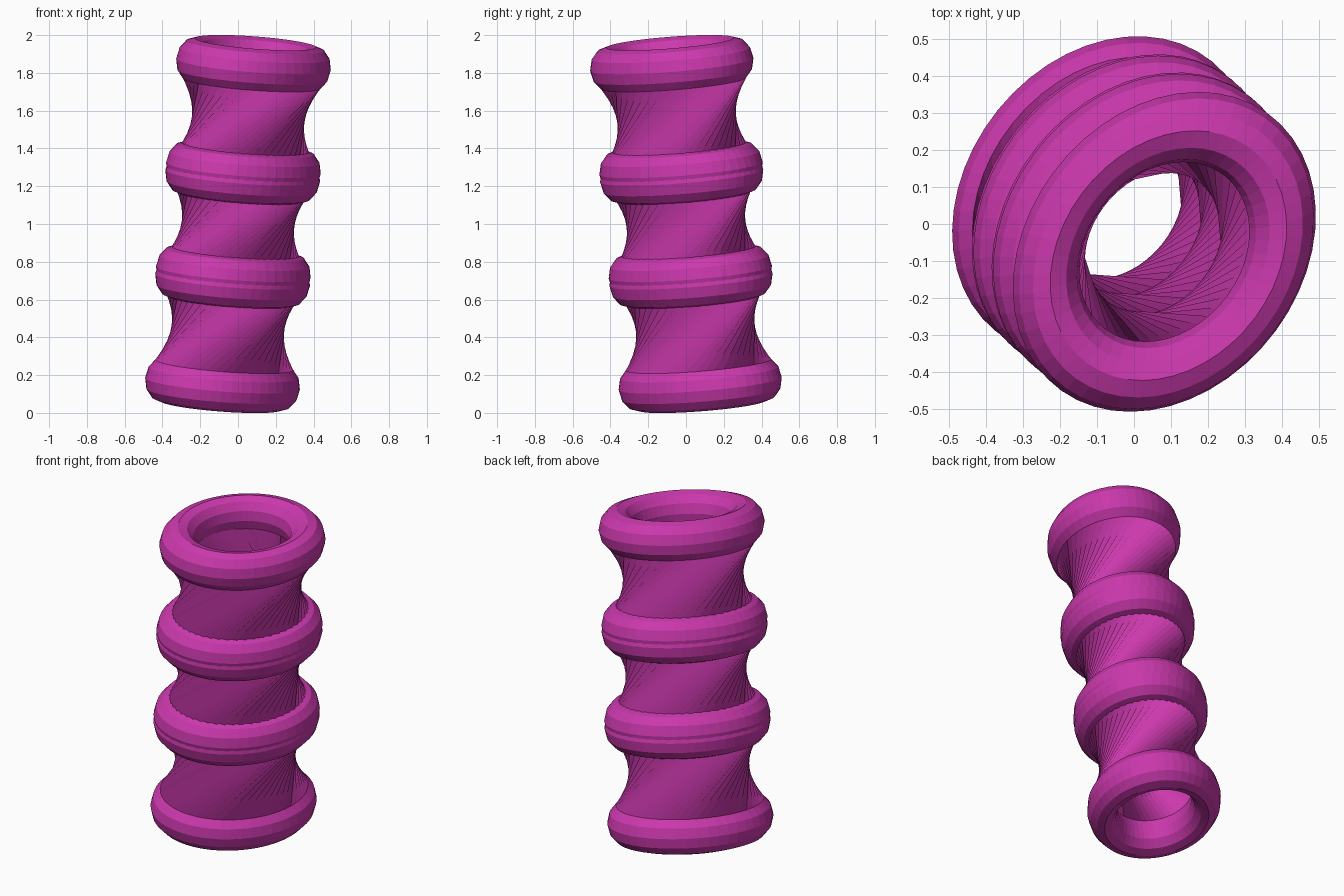
import bpy, bmesh, math
from mathutils import Matrix, Vector

if "Cube" in bpy.data.objects:
    bpy.data.objects.remove(bpy.data.objects["Cube"])

SEGMENTS = 48
TWIST = math.radians(78)       # turn between lower and upper lip
LIP_R, LIP_W, LIP_H, LIP_Z = 0.32, 0.09, 0.115, 0.295
SPACING = 0.55

mat = bpy.data.materials.new("magenta")
mat.diffuse_color = (0.6, 0.04, 0.42, 1)
mat.use_nodes = True
mat.node_tree.nodes["Principled BSDF"].inputs["Base Color"].default_value = mat.diffuse_color

# Closed wall section: upper lip arc, then lower lip arc, as (radius, z, turn)
arc = [math.radians(a) for a in range(-60, 211, 30)]
upper = [(LIP_R + LIP_W * math.cos(a), LIP_Z + LIP_H * math.sin(a), TWIST / 2) for a in arc]
lower = [(r, -z, -t) for r, z, t in reversed(upper)]
section = upper + lower

# Oval stretch along a diagonal, then lean of the axis with tilted rings
turn = Matrix.Rotation(math.radians(51.7), 4, 'Z')
oval = turn @ Matrix.Diagonal((1.14, 0.90, 1, 1)) @ turn.inverted()
lean = Matrix(((1, 0, 0.097, 0), (0, 1, -0.089, 0), (-0.1, 0.1, 1, 0), (0, 0, 0, 1)))


def twisted_ring(name, z):
    bm = bmesh.new()
    rings = []
    for r, h, t in section:
        ring = []
        for i in range(SEGMENTS):
            a = 2 * math.pi * i / SEGMENTS + t
            p = lean @ oval @ Vector((r * math.cos(a), r * math.sin(a), h + z))
            ring.append(bm.verts.new(p + Vector((0, 0, 1))))
        rings.append(ring)
    for k, ring in enumerate(rings):
        nxt = rings[(k + 1) % len(rings)]
        for i in range(SEGMENTS):
            j = (i + 1) % SEGMENTS
            bm.faces.new((ring[i], ring[j], nxt[j], nxt[i]))
    bmesh.ops.recalc_face_normals(bm, faces=bm.faces)
    mesh = bpy.data.meshes.new(name)
    bm.to_mesh(mesh)
    bm.free()
    mesh.materials.append(mat)
    obj = bpy.data.objects.new(name, mesh)
    bpy.context.collection.objects.link(obj)


# Three overlapping twisted rings stacked along the leaning axis
for name, level in (("lower_twisted_ring", -1), ("middle_twisted_ring", 0), ("upper_twisted_ring", 1)):
    twisted_ring(name, level * SPACING)
